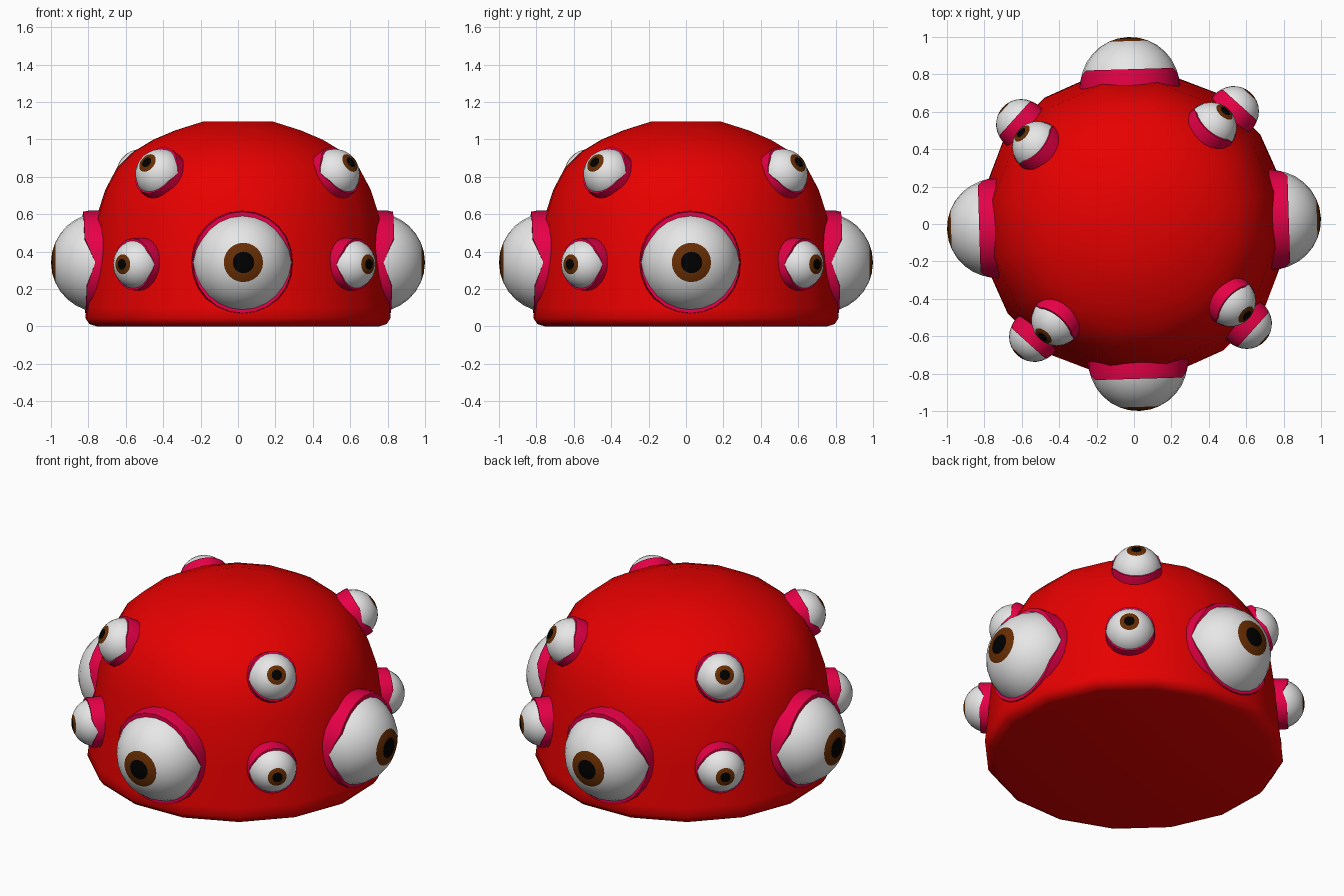
import bpy, bmesh
from math import sin, cos, radians, sqrt, pi, hypot, atan2, degrees
from mathutils import Matrix, Vector

if "Cube" in bpy.data.objects:
    bpy.data.objects.remove(bpy.data.objects["Cube"], do_unlink=True)


def material(name, r, g, b):
    m = bpy.data.materials.new(name)
    m.use_nodes = True
    m.diffuse_color = (r, g, b, 1)
    bsdf = next(n for n in m.node_tree.nodes if n.type == 'BSDF_PRINCIPLED')
    bsdf.inputs["Base Color"].default_value = (r, g, b, 1)
    return m


RED = material("body red", 0.8, 0.0, 0.0)
PINK = material("eyelid pink", 0.8, 0.0, 0.063)
WHITE = material("eye white", 0.8, 0.8, 0.8)
BROWN = material("iris brown", 0.138, 0.027, 0.001)
BLACK = material("pupil black", 0.0, 0.0, 0.0)


def lathe(name, profile, segments, mats, matrix, start=0.0, paint=None):
    """Revolve a profile about local z; profile(angle) lists (radius, height)."""
    bm = bmesh.new()
    columns = []
    for i in range(segments):
        a = start + 2 * pi * i / segments
        columns.append([bm.verts.new((r * cos(a), r * sin(a), z)) for r, z in profile(a)])
    for i, col in enumerate(columns):
        nxt = columns[(i + 1) % segments]
        for j in range(len(col) - 1):
            bm.faces.new((col[j], nxt[j], nxt[j + 1], col[j + 1]))
    bmesh.ops.remove_doubles(bm, verts=bm.verts, dist=1e-5)
    bmesh.ops.recalc_face_normals(bm, faces=bm.faces)
    if paint:
        for f in bm.faces:
            f.material_index = paint(f.calc_center_median())
    mesh = bpy.data.meshes.new(name)
    bm.to_mesh(mesh)
    bm.free()
    for m in mats:
        mesh.materials.append(m)
    ob = bpy.data.objects.new(name, mesh)
    bpy.context.collection.objects.link(ob)
    ob.matrix_world = matrix
    bpy.ops.object.select_all(action='DESELECT')
    ob.select_set(True)
    bpy.context.view_layer.objects.active = ob
    bpy.ops.object.shade_smooth_by_angle(angle=radians(50))
    return ob


# Dome body
TURN = 1.7
dome = [(0, 0), (0.765, 0), (0.805, 0.012), (0.828, 0.045), (0.822, 0.1), (0.8, 0.33),
        (0.765, 0.59), (0.72, 0.73), (0.655, 0.85), (0.565, 0.935), (0.46, 0.998),
        (0.34, 1.048), (0.19, 1.095), (0, 1.095)]
lathe("body", lambda a: dome, 16, [RED], Matrix(), radians(11.25 + TURN))

# Eye shapes, at large-eye size
R = 0.266
PUPIL, IRIS = 12.5, 23.3
rings = [0, PUPIL, IRIS] + [IRIS + 12 * k for k in range(1, 13)] + [180]
ball = [(R * sin(radians(t)), R * cos(radians(t))) for t in rings]


def eye_colour(c):
    t = degrees(atan2(hypot(c.x, c.y), c.z))
    return 2 if t < PUPIL else 1 if t < IRIS else 0


def lid_profile(a):
    # The rim dips to a corner at each side; the upper lid reaches further out
    s = abs(sin(a))
    reach = 0.057 if sin(a) > 0 else 0.046
    rim = 0.037 + reach * min(1, s / 0.5)
    outer = 0.27 + 0.007 * s
    inner = sqrt(R * R - rim * rim) - 0.004
    return [(outer, -0.1), (outer, rim - 0.03), (outer - 0.006, rim), (inner, rim)]


def eye(name, position_angle, radius, height, aim_angle, tilt, scale):
    p, a, t = radians(position_angle), radians(aim_angle), radians(tilt)
    aim = Vector((cos(a) * cos(t), sin(a) * cos(t), sin(t)))
    side = Vector((-sin(a), cos(a), 0))
    up = aim.cross(side)
    basis = Matrix((side, up, aim)).transposed().to_4x4()
    place = Matrix.Translation((radius * cos(p), radius * sin(p), height))
    m = place @ basis @ Matrix.Scale(scale, 4)
    lathe(name + "_eyeball", lambda a: ball, 24, [WHITE, BROWN, BLACK], m, paint=eye_colour)
    lathe(name + "_eyelid", lid_profile, 24, [PINK], m)


# Four large eyes on the sides, a low and a high small eye on each diagonal
sides = ["front", "left", "back", "right"]
corners = ["front_left", "back_left", "back_right", "front_right"]
for k in range(4):
    s = -90 + 90 * k
    d = s + 45
    eye(sides[k] + "_large", s + TURN, 0.734, 0.342, s + TURN, 0, 1)
    eye(corners[k] + "_low", d + 3.5, 0.804, 0.332, d + 3, 0, 0.508)
    eye(corners[k] + "_high", d + 6.3, 0.66, 0.813, d + 4.3, 29, 0.512)
